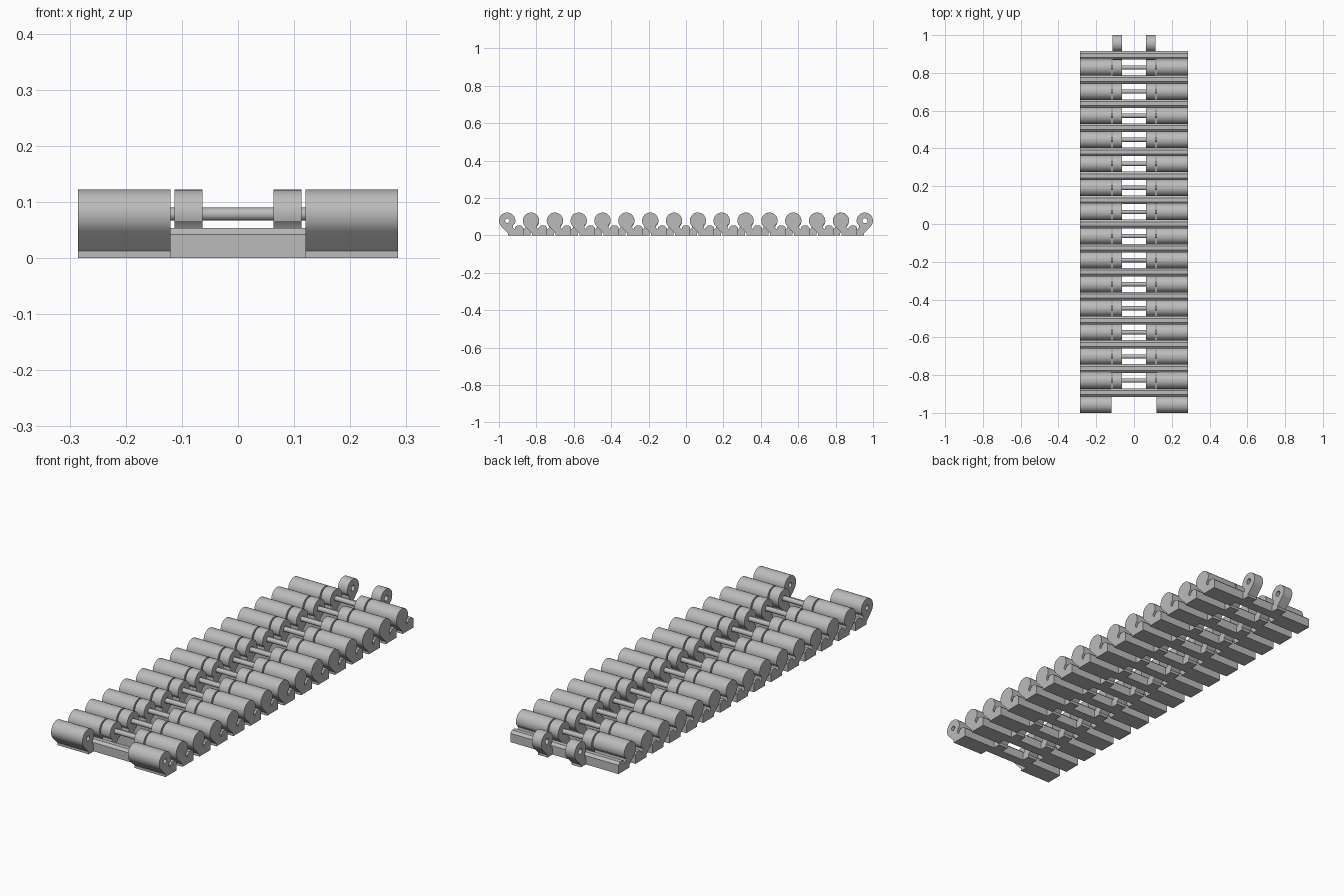
import bpy, math
from mathutils import Matrix

cube = bpy.data.objects.get("Cube")
if cube:
    bpy.data.objects.remove(cube)

LINKS, START = 15, -0.956
PITCH = -2 * START / LINKS
AXIS_Z, BARREL, WIDTH = 0.078, 0.0437, 0.285

steel = bpy.data.materials.new("plain grey steel")
steel.use_nodes = True
GREY = (0.5, 0.5, 0.5, 1)
steel.diffuse_color = GREY
steel.node_tree.nodes["Principled BSDF"].inputs["Base Color"].default_value = GREY

# Turns a flat profile (y, z) into one extruded along x
TO_SIDE = Matrix(((0, 0, 1, 0), (1, 0, 0, 0), (0, 1, 0, 0), (0, 0, 0, 1)))


def arc(radius, start, end, steps):
    """Points around the hinge axis, angles in degrees."""
    angles = [math.radians(start + (end - start) * i / steps) for i in range(steps + 1)]
    return [(radius * math.cos(a), AXIS_Z + radius * math.sin(a)) for a in angles]


def extrude_profile(name, loops, x0, x1):
    """Filled profile with optional holes, spanning x0 to x1."""
    curve = bpy.data.curves.new(name, "CURVE")
    curve.dimensions, curve.fill_mode = "2D", "BOTH"
    curve.extrude = (x1 - x0) / 2
    for loop in loops:
        spline = curve.splines.new("POLY")
        spline.points.add(len(loop) - 1)
        for point, (y, z) in zip(spline.points, loop):
            point.co = (y, z, 0, 1)
        spline.use_cyclic_u = True
    helper = bpy.data.objects.new(name, curve)
    bpy.context.collection.objects.link(helper)
    bpy.context.view_layer.update()
    mesh = bpy.data.meshes.new_from_object(helper.evaluated_get(bpy.context.evaluated_depsgraph_get()))
    bpy.data.objects.remove(helper)
    mesh.transform(Matrix.Translation(((x0 + x1) / 2, 0, 0)) @ TO_SIDE)
    mesh.materials.clear()
    mesh.materials.append(steel)
    mesh.name = name
    return mesh


def place(name, mesh, y):
    obj = bpy.data.objects.new(name, mesh)
    obj.location.y = y
    bpy.context.collection.objects.link(obj)
    return obj


# Hinge profile: round barrel, sloped underside, foot and hollow neck
hinge = arc(BARREL, 225, -16, 28) + [
    (0.034, 0.058), (0.030, 0.050), (0.031, 0.041), (0.036, 0.035), (0.050, 0.032),
    (0.050, 0), (0.004, 0), (0.004, 0.012)]
mirrored_hinge = [(PITCH - y, z) for y, z in hinge]
knuckle_hole = arc(0.0115, 0, 345, 23)
lug_hole = [(PITCH - y, z) for y, z in arc(0.0135, 0, 345, 23)]

# Cross bar profile: straight foot with a faceted top
mid, half = PITCH / 2, 0.0227
bar = [(mid - half, 0), (mid + half, 0), (mid + half, 0.042), (mid + 0.0105, 0.053),
       (mid - 0.0105, 0.053), (mid - half, 0.042)]

parts = {
    "cross_bar": extrude_profile("cross_bar", [bar], -WIDTH, WIDTH),
    "left_knuckle": extrude_profile("left_knuckle", [hinge, knuckle_hole], 0.12, WIDTH),
    "right_knuckle": extrude_profile("right_knuckle", [hinge, knuckle_hole], -WIDTH, -0.12),
    "left_lug": extrude_profile("left_lug", [mirrored_hinge, lug_hole], 0.063, 0.113),
    "right_lug": extrude_profile("right_lug", [mirrored_hinge, lug_hole], -0.113, -0.063),
}
pin = extrude_profile("hinge_pin", [arc(0.0115, 0, 345, 23)], -WIDTH, WIDTH)

# Repeat the link along the belt, with a pin at each inner joint
made = []
for i in range(LINKS):
    y = START + i * PITCH
    for name, mesh in parts.items():
        made.append(place(f"{name}_{i + 1}", mesh, y))
    if i:
        made.append(place(f"hinge_pin_{i}", pin, y))

# Weld and smooth each shared mesh once
import bmesh
for mesh in list(parts.values()) + [pin]:
    bm = bmesh.new()
    bm.from_mesh(mesh)
    bmesh.ops.remove_doubles(bm, verts=bm.verts, dist=0.00001)
    bmesh.ops.recalc_face_normals(bm, faces=bm.faces)
    for face in bm.faces:
        face.smooth = True
        face.material_index = 0
    for edge in bm.edges:
        edge.smooth = edge.calc_face_angle(0) < math.radians(30)
    bm.to_mesh(mesh)
    bm.free()
